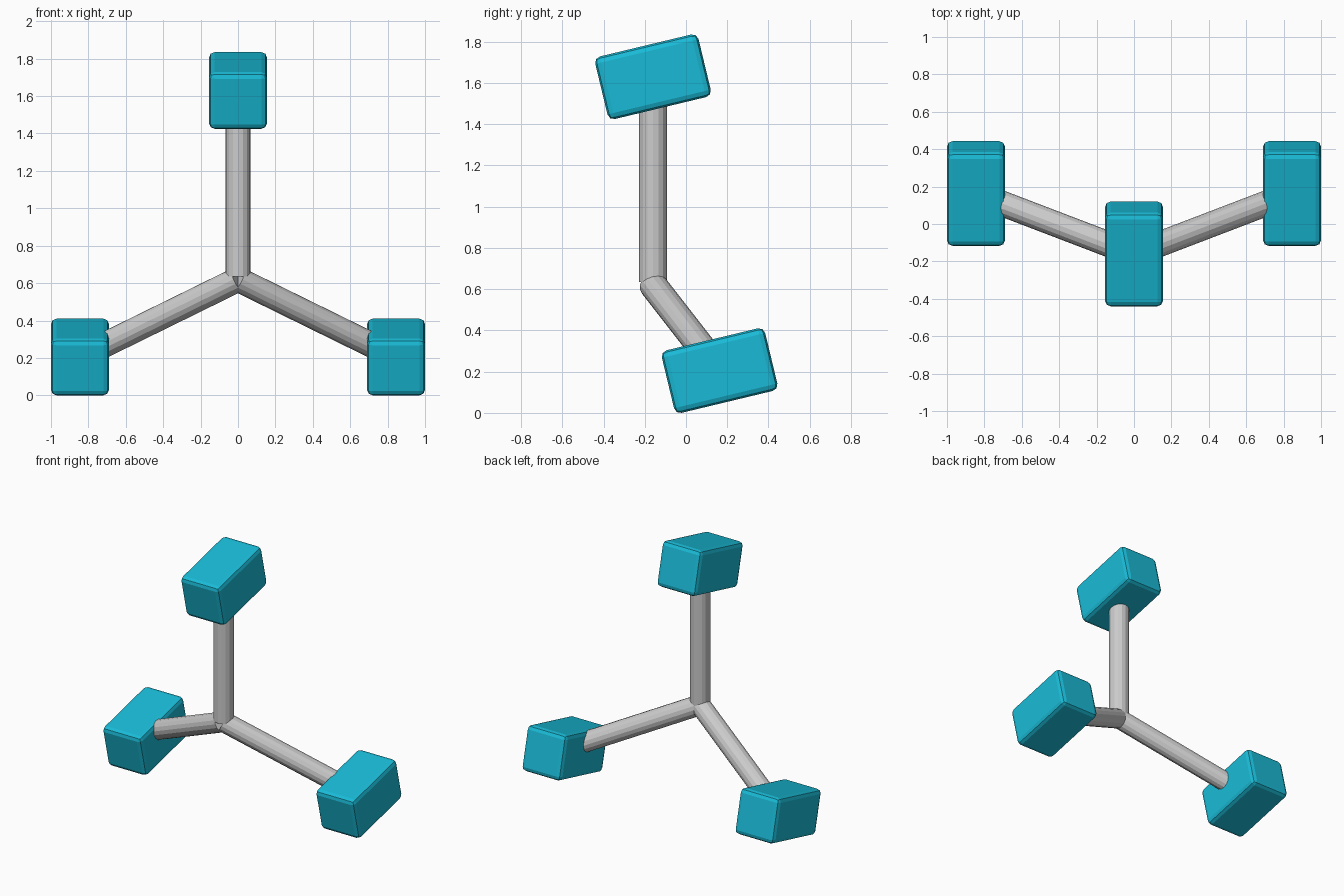
import bpy, math
from mathutils import Vector

if "Cube" in bpy.data.objects:
    bpy.data.objects.remove(bpy.data.objects["Cube"])

TILT = math.radians(13.5)
HUB = Vector((0, -0.16, 0.62))

cyan = bpy.data.materials.new("cyan")
cyan.diffuse_color = (0.01, 0.5, 0.68, 1)
cyan.use_nodes = True
cyan.node_tree.nodes["Principled BSDF"].inputs["Base Color"].default_value = cyan.diffuse_color


def block(name, centre):
    """Tilted box with softened edges."""
    bpy.ops.mesh.primitive_cube_add(size=1, location=centre, rotation=(TILT, 0, 0))
    ob = bpy.context.object
    ob.name = name
    ob.scale = (0.31, 0.515, 0.312)
    bpy.ops.object.transform_apply(location=False, rotation=False, scale=True)
    bevel = ob.modifiers.new("bevel", 'BEVEL')
    bevel.width = 0.03
    bevel.segments = 2
    ob.data.materials.append(cyan)


def rod(name, start, end, radius=0.068):
    """Straight faceted rod between two points."""
    start, end = Vector(start), Vector(end)
    d = end - start
    bpy.ops.mesh.primitive_cylinder_add(vertices=16, radius=radius, depth=d.length,
                                        location=(start + end) / 2)
    ob = bpy.context.object
    ob.name = name
    ob.rotation_euler = d.to_track_quat('Z', 'Y').to_euler()


# Upper block on its post
top = Vector((0, -0.16, 1.63))
block("top_block", top)
rod("post", HUB + Vector((0, 0, 0.015)), top)

# Two lower blocks on splayed arms
for side, s in (("left", -1), ("right", 1)):
    foot = Vector((s * 0.845, 0.163, 0.205))
    block(side + "_block", foot)
    rod(side + "_arm", HUB, foot)
